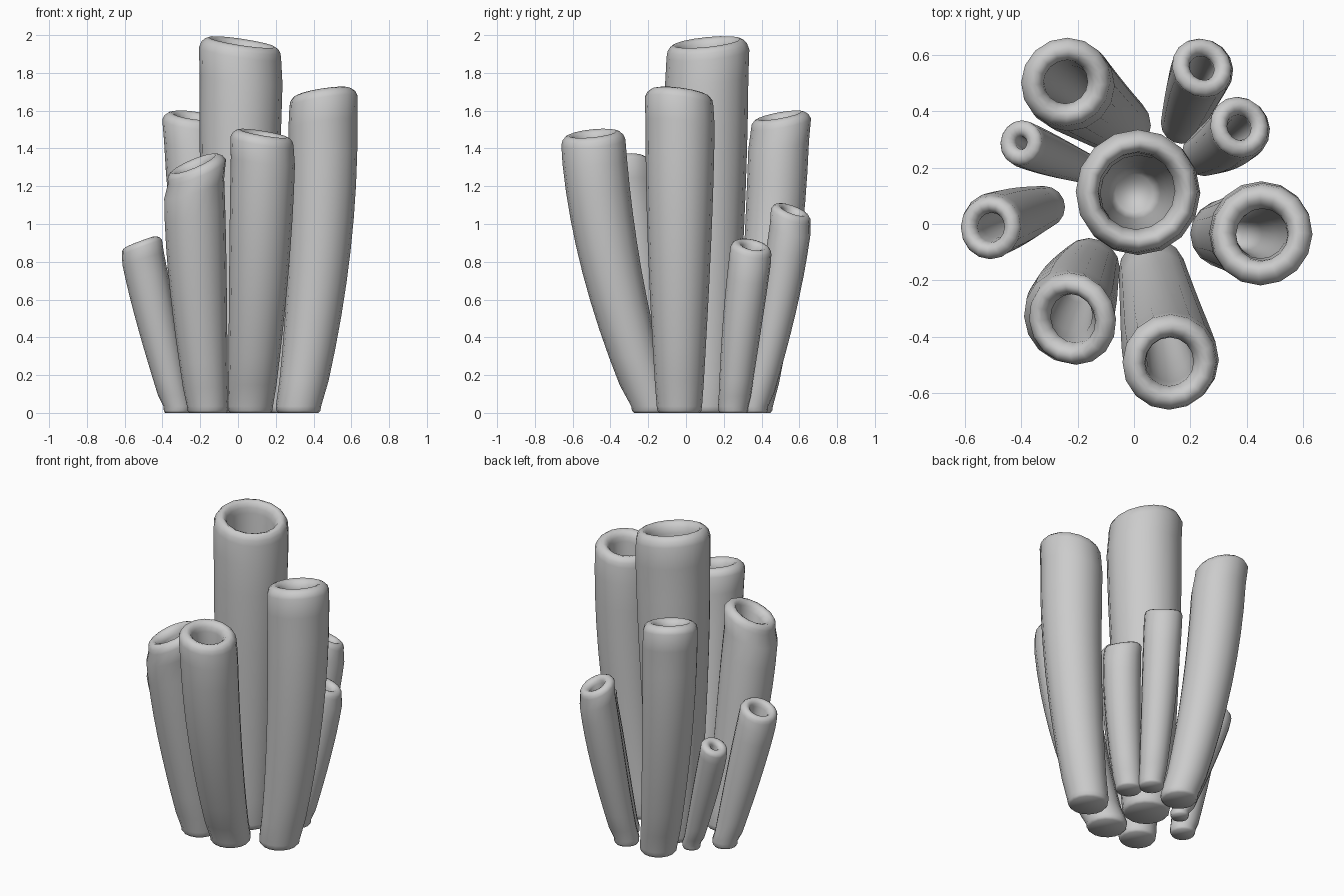
import bpy, bmesh, math
from mathutils import Vector

cube = bpy.data.objects.get("Cube")
if cube:
    bpy.data.objects.remove(cube)

SIDES = 16
UP = Vector((0, 0, 1))


def build_tube(name, base, mid, top, height, r_base, r_top, tilt, wall):
    """Hollow tube swept along a curve through base, mid and top, with a rolled lip."""
    p0 = Vector((*base, 0))
    p1 = Vector((*mid, height / 2))
    p2 = Vector((*top, height))
    rim_normal = Vector((*tilt, 1)).normalized()

    def centre(t):
        return p0 * (1 - t) * (1 - 2 * t) + p1 * 4 * t * (1 - t) + p2 * t * (2 * t - 1)

    def radius(t):
        return r_base + (r_top - r_base) * math.sin(t * math.pi / 2)

    bm = bmesh.new()

    def ring(t, r, drop=0.0):
        n = UP.lerp(rim_normal, t * t).normalized()
        side = Vector((0, 1, 0)).cross(n).normalized()
        other = n.cross(side)
        c = centre(t) - n * drop
        angles = [math.tau * i / SIDES for i in range(SIDES)]
        return [bm.verts.new(c + (side * math.cos(a) + other * math.sin(a)) * r)
                for a in angles]

    # Rounded foot and outer wall
    rings = [ring(0, r_base * 0.88), ring(0, r_base * 0.97, -0.012), ring(0, r_base, -0.035)]
    rings += [ring(t / 10, radius(t / 10)) for t in range(1, 10)]

    # Rolled lip: depth below the rim and inset, as shares of radius and wall
    for drop, inset in ((0.28, 0.02), (0.13, 0.12), (0.04, 0.3), (0, 0.52),
                        (0.05, 0.75), (0.16, 0.92), (0.32, 1)):
        rings.append(ring(1, r_top - wall * inset, r_top * drop))

    # Inner wall down to the floor
    for t in (0.85, 0.7, 0.5, 0.3, 0.1):
        rings.append(ring(t, max(radius(t) - wall, 0.012)))

    for a, b in zip(rings, rings[1:]):
        for i in range(SIDES):
            j = (i + 1) % SIDES
            bm.faces.new((a[i], a[j], b[j], b[i]))
    bm.faces.new(rings[0][::-1])
    bm.faces.new(rings[-1])
    bmesh.ops.recalc_face_normals(bm, faces=bm.faces)

    mesh = bpy.data.meshes.new(name)
    bm.to_mesh(mesh)
    bm.free()
    for face in mesh.polygons:
        face.use_smooth = True
    obj = bpy.data.objects.new(name, mesh)
    bpy.context.collection.objects.link(obj)


# Name, base, middle, top, height, base radius, top radius, rim tilt, wall
tubes = (
    ("centre_tube", (0, .11), (.005, .11), (.02, .11), 1.963, .14, .222, (.15, -.1), .085),
    ("left_tube", (.32, -.035), (.43, -.035), (.445, -.03), 1.7, .12, .185, (-.16, .13), .092),
    ("front_tube", (.065, -.17), (.11, -.39), (.135, -.495), 1.48, .12, .172, (.17, -.1), .085),
    ("front_right_tube", (-.16, -.16), (-.21, -.26), (-.235, -.345), 1.32, .11, .168, (-.42, -.2), .08),
    ("right_tube", (-.32, .06), (-.425, .025), (-.52, -.01), .905, .075, .115, (-.38, .05), .063),
    ("small_back_right_tube", (-.18, .2), (-.3, .245), (-.41, .29), .75, .055, .082, (-.45, .1), .06),
    ("back_right_tube", (-.05, .35), (-.18, .45), (-.235, .495), 1.575, .11, .163, (.14, -.18), .085),
    ("back_left_tube", (.17, .36), (.215, .48), (.25, .565), 1.075, .075, .112, (.3, .38), .066),
    ("small_left_tube", (.25, .25), (.33, .295), (.385, .35), .89, .08, .112, (.38, .22), .066),
)
for spec in tubes:
    build_tube(*spec)
